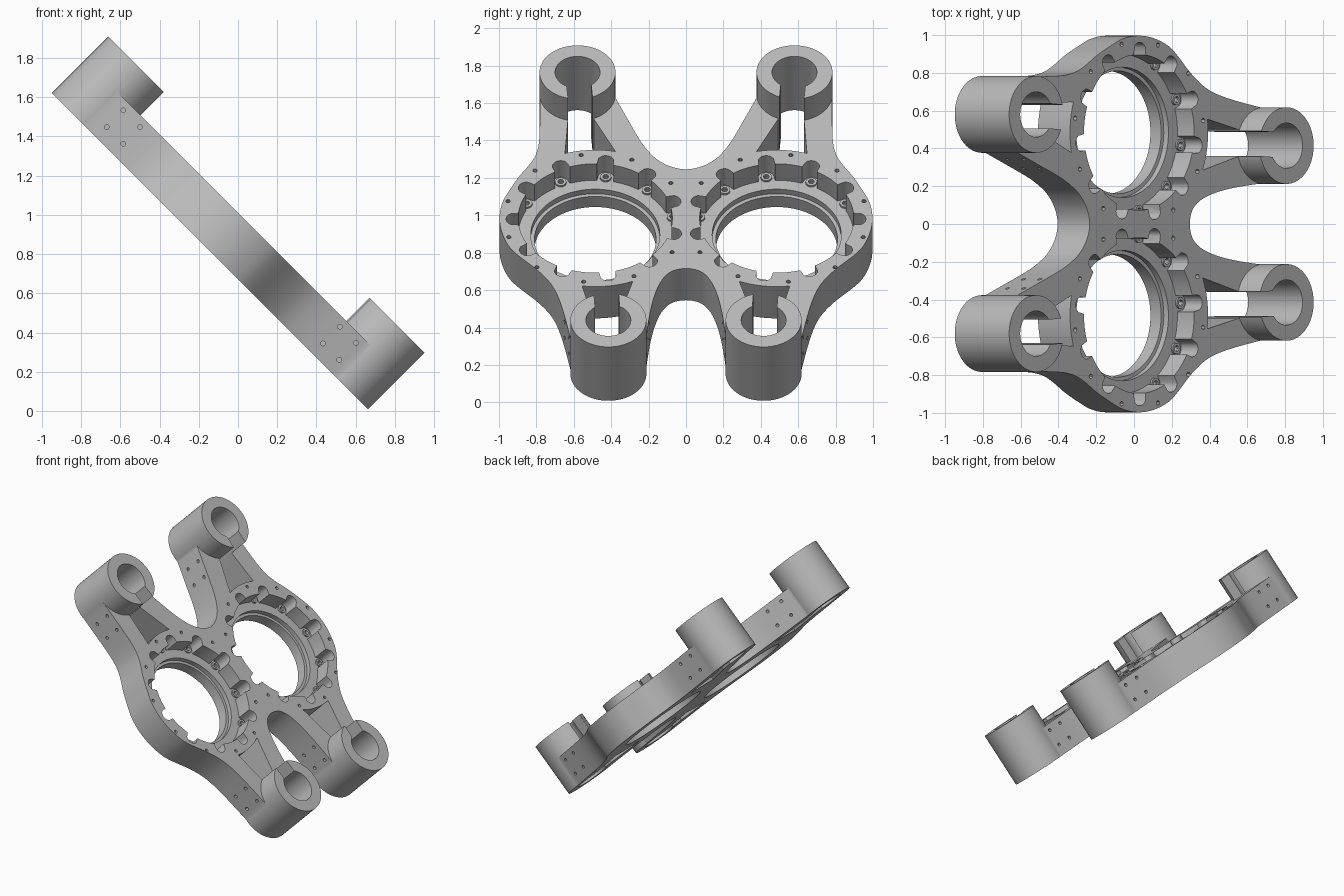
import bpy, bmesh, math
from mathutils import Matrix, Vector

if "Cube" in bpy.data.objects:
    bpy.data.objects.remove(bpy.data.objects["Cube"])

# Work frame: a = along the slope, y = across, n = plate normal
BOT, TOP, CLAMP_TOP, FLOOR = 0.475, 0.715, 0.882, 0.59
RING_Y, SCREW_R, COUNT = 0.485, 0.432, 11
PITCH = 2 * math.pi / COUNT
FIRST = math.radians(82.6)
CLAMPS = [(0.937, 0.415), (-0.937, 0.58)]
CLAMP_R, BORE_R = 0.203, 0.12


def prism(bm, pts, lo, hi):
    """Extrude an (a, y) polygon from n = lo to n = hi."""
    face = bm.faces.new([bm.verts.new((p[0], p[1], lo)) for p in pts])
    ext = bmesh.ops.extrude_face_region(bm, geom=[face])
    moved = [g for g in ext["geom"] if isinstance(g, bmesh.types.BMVert)]
    bmesh.ops.translate(bm, vec=(0, 0, hi - lo), verts=moved)


def circle(ca, cy, r, n=64):
    return [(ca + r * math.cos(2 * math.pi * i / n),
             cy + r * math.sin(2 * math.pi * i / n)) for i in range(n)]


def flip(pts, s):
    return [(a, y * s) for a, y in pts]


def polar(ang, r):
    """Point about the ring centre, angle from the inner side toward the top."""
    return (-r * math.sin(ang), RING_Y - r * math.cos(ang))


def make(name, bm):
    bmesh.ops.recalc_face_normals(bm, faces=bm.faces)
    me = bpy.data.meshes.new(name)
    bm.to_mesh(me)
    bm.free()
    ob = bpy.data.objects.new(name, me)
    bpy.context.collection.objects.link(ob)
    return ob


def combine(target, bm, op):
    """Boolean a helper mesh into the target and discard the helper."""
    tool = make("helper", bm)
    tool.hide_render = True
    mod = target.modifiers.new("bool", 'BOOLEAN')
    mod.operation, mod.solver, mod.object = op, 'EXACT', tool
    dg = bpy.context.evaluated_depsgraph_get()
    me = bpy.data.meshes.new_from_object(target.evaluated_get(dg))
    target.modifiers.clear()
    target.data = me
    bpy.data.objects.remove(tool)


def spline(pts, steps=6):
    """Smooth curve through points, symmetric where it meets y = 0."""
    p = [Vector(q) for q in pts]

    def beyond(end, nxt):
        return Vector((nxt.x, -nxt.y)) if end.y == 0 else 2 * end - nxt
    p = [beyond(p[0], p[1])] + p + [beyond(p[-1], p[-2])]
    out = []
    for i in range(1, len(p) - 2):
        p0, p1, p2, p3 = p[i - 1:i + 3]
        m1 = (p2 - p0) * ((p2 - p1).length / ((p2 - p1).length + (p1 - p0).length))
        m2 = (p3 - p1) * ((p2 - p1).length / ((p2 - p1).length + (p3 - p2).length))
        for k in range(steps):
            t = k / steps
            out.append((2*t**3 - 3*t*t + 1) * p1 + (t**3 - 2*t*t + t) * m1
                       + (3*t*t - 2*t**3) * p2 + (t**3 - t*t) * m2)
    return [tuple(q) for q in out] + [tuple(pts[-1])]


# Plate outline: lower notch, outer flank, upper notch, then mirrored
half = spline([(.38, 0), (.40, .075), (.46, .125), (.56, .162), (.70, .19), (.93, .217)])
half += spline([(.93, .613), (.654, .668), (.511, .715), (.398, .79), (.24, .93),
                (.12, .981), (0, .997), (-.12, .981), (-.23, .935), (-.32, .89),
                (-.404, .838), (-.48, .803), (-.588, .785), (-.93, .781)])
half += spline([(-.93, .385), (-.75, .312), (-.588, .245), (-.50, .197),
                (-.44, .15), (-.39, .08), (-.37, 0)])
bm = bmesh.new()
prism(bm, half + flip(half, -1)[-2:0:-1], BOT, TOP)
plate = make("double_ring_bracket", bm)

# Tube clamps at the arm ends
bm = bmesh.new()
for s in (1, -1):
    for a, y in CLAMPS:
        prism(bm, circle(a, y * s, CLAMP_R, 96), BOT, CLAMP_TOP)
combine(plate, bm, 'UNION')

# Scalloped ring pockets, clamp bores and rim pin holes
pocket = []
for i in range(COUNT * 32):
    phi = (i / 32 - math.floor(i / 32 + 0.5)) * PITCH
    r, lim = 0.412, 0.045 ** 2 - (SCREW_R * math.sin(phi)) ** 2
    if lim > 0:
        r = max(r, SCREW_R * math.cos(phi) + math.sqrt(lim))
    pocket.append(polar(FIRST + i / 32 * PITCH, r))
bm = bmesh.new()
for s in (1, -1):
    prism(bm, flip(pocket, s), FLOOR, 1)
    for a, y in CLAMPS:
        prism(bm, circle(a, y * s, BORE_R), 0.3, 1.1)
    for i in range(COUNT):
        a, y = polar(FIRST + (i + 0.5) * PITCH, 0.484)
        if y > 0.02:
            prism(bm, circle(a, y * s, 0.012, 12), TOP - 0.05, 1)
combine(plate, bm, 'DIFFERENCE')

# Clamp slits, hole step and screw holes in the pocket floor
bm = bmesh.new()
for s in (1, -1):
    prism(bm, flip(circle(0, RING_Y, 0.345, 96), s), 0.555, 0.65)
    for a, y in CLAMPS:
        d = math.copysign(1, a)
        skew = 0.1 * (RING_Y - y)
        slit = [(a, y - .066), (a, y + .066),
                (a - d * .25, y + skew * 2 + .066), (a - d * .25, y + skew * 2 - .066)]
        prism(bm, flip(slit, s), 0.3, 1.1)
    for i in range(COUNT):
        a, y = polar(FIRST + i * PITCH, SCREW_R)
        prism(bm, circle(a, y * s, 0.015, 16), FLOOR - 0.06, 0.65)
combine(plate, bm, 'DIFFERENCE')

# Main through holes and tapered windows in the arms
bm = bmesh.new()
for s in (1, -1):
    prism(bm, flip(circle(0, RING_Y, 0.325, 96), s), 0.3, 0.65)
    for (a, y), mid in zip(CLAMPS, (0.42, 0.512)):
        d = math.copysign(1, a)
        arc = []
        for k in range(9):
            yy = mid - 0.135 + 0.27 * k / 8
            arc.append((d * math.sqrt(0.517 ** 2 - (yy - RING_Y) ** 2), yy))
        far = a - d * 0.19
        shift = 0.2 * (RING_Y - y)
        prism(bm, flip(arc + [(far, y + shift + .07), (far, y + shift - .07)], s), 0.3, 1.1)
combine(plate, bm, 'DIFFERENCE')

# Blind pin holes in the arm sides
bm = bmesh.new()
turn = Matrix.Rotation(math.pi / 2, 4, 'X')
for s in (1, -1):
    for a in (.74, .857, -.70, -.82):
        e = 0.93 - abs(a)
        sides = (.613 + .19 * e, .217 - .1 * e) if a > 0 else (.783, .385 - .41 * e)
        for y in sides:
            for n in (.55, .671):
                bmesh.ops.create_cone(
                    bm, cap_ends=True, segments=12, radius1=.012, radius2=.012, depth=.07,
                    matrix=Matrix.Translation((a, y * s, n)) @ turn)
combine(plate, bm, 'DIFFERENCE')

# Screw collars around the floor holes
bm = bmesh.new()
for s in (1, -1):
    for i in range(COUNT):
        a, y = polar(FIRST + i * PITCH, SCREW_R)
        rings = []
        for r, n in ((.030, FLOOR - .005), (.030, FLOOR + .012), (.016, FLOOR + .012), (.016, FLOOR - .005)):
            rings.append([bm.verts.new((p[0], p[1], n)) for p in circle(a, y * s, r, 20)])
        for k in range(4):
            lo, hi = rings[k], rings[(k + 1) % 4]
            for j in range(20):
                bm.faces.new((lo[j], lo[(j + 1) % 20], hi[(j + 1) % 20], hi[j]))
collars = make("screw_collars", bm)

# Tilt into place, one grey material, smooth curved walls
grey = bpy.data.materials.new("machined_grey")
grey.diffuse_color = (0.5, 0.5, 0.5, 1)
grey.use_nodes = True
grey.node_tree.nodes["Principled BSDF"].inputs["Base Color"].default_value = grey.diffuse_color
q = math.sqrt(0.5)
tilt = Matrix(((q, 0, q, -0.677 * q), (0, 1, 0, 0), (-q, 0, q, 0.677 * q), (0, 0, 0, 1)))
for ob in (plate, collars):
    ob.data.transform(tilt)
    ob.data.materials.clear()
    ob.data.materials.append(grey)
    for o in bpy.context.selected_objects:
        o.select_set(False)
    ob.select_set(True)
    bpy.context.view_layer.objects.active = ob
    bpy.ops.object.shade_smooth_by_angle(angle=math.radians(30))
